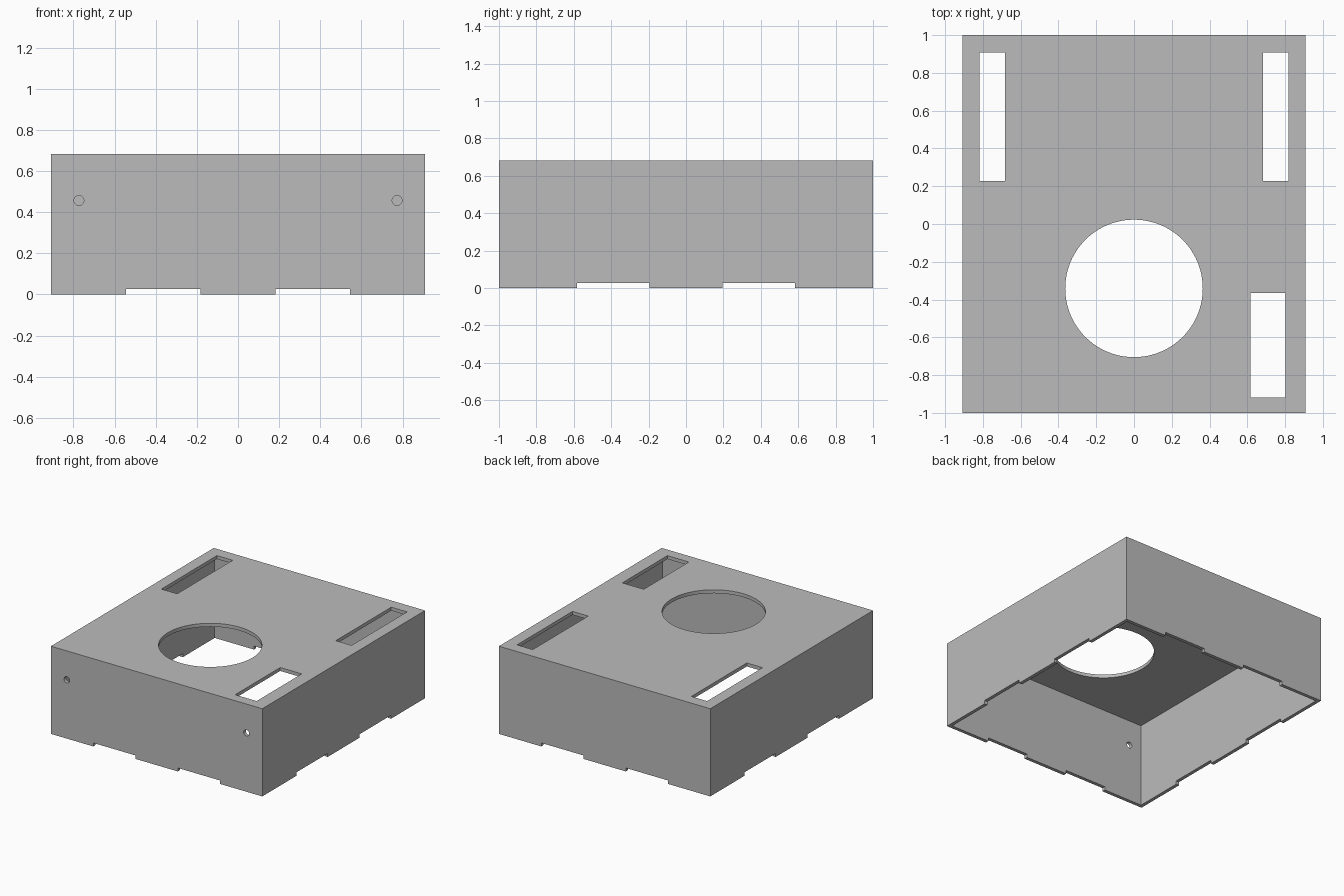
import bpy
from math import radians

cube = bpy.data.objects.get("Cube")
if cube:
    bpy.data.objects.remove(cube, do_unlink=True)

W, L, H, T = 1.818, 2.0, 0.682, 0.027   # width, length, height, wall thickness

grey = bpy.data.materials.new("plain_grey")
grey.use_nodes = True
colour = (0.5, 0.5, 0.5, 1)
grey.diffuse_color = colour
grey.node_tree.nodes["Principled BSDF"].inputs["Base Color"].default_value = colour


def box(name, x0, x1, y0, y1, z0, z1):
    bpy.ops.mesh.primitive_cube_add(
        size=1, location=((x0 + x1) / 2, (y0 + y1) / 2, (z0 + z1) / 2))
    ob = bpy.context.object
    ob.name = name
    ob.scale = (x1 - x0, y1 - y0, z1 - z0)
    bpy.ops.object.transform_apply(location=True, rotation=False, scale=True)
    return ob


def cylinder(name, radius, depth, location, tilt=0, sides=32):
    bpy.ops.mesh.primitive_cylinder_add(
        vertices=sides, radius=radius, depth=depth, location=location,
        rotation=(radians(tilt), 0, 0))
    ob = bpy.context.object
    ob.name = name
    return ob


def cut(target, cutter):
    mod = target.modifiers.new(cutter.name, 'BOOLEAN')
    mod.operation = 'DIFFERENCE'
    mod.solver = 'EXACT'
    mod.object = cutter
    cutter.hide_render = True
    bpy.context.view_layer.objects.active = target
    bpy.ops.object.modifier_apply(modifier=mod.name)
    bpy.data.objects.remove(cutter, do_unlink=True)


# Hollow cover, open underneath
cover = box("box_cover", -W / 2, W / 2, -L / 2, L / 2, 0, H)
cover.data.materials.append(grey)
cut(cover, box("hollow", T - W / 2, W / 2 - T, T - L / 2, L / 2 - T, -0.1, H - T))

# Large round opening and rectangular slots in the top
cut(cover, cylinder("round_opening", 0.364, 0.2, (0, -0.341, H), sides=96))
slots = [(-0.818, -0.682, 0.227, 0.909),
         (0.682, 0.818, 0.227, 0.909),
         (0.618, 0.803, -0.918, -0.364)]
for slot in slots:
    cut(cover, box("top_slot", *slot, H - 0.1, H + 0.1))

# Screw holes in the front wall
for side in (-1, 1):
    cut(cover, cylinder("screw_hole", 0.024, 0.2, (side * 0.773, -L / 2, 0.457), tilt=90))

# Joint notches along the lower edges of all four walls
for side in (-1, 1):
    x0, x1 = sorted((side * 0.182, side * 0.545))
    cut(cover, box("end_notch", x0, x1, -1.1, 1.1, -0.1, T))
    y0, y1 = sorted((side * 0.196, side * 0.582))
    cut(cover, box("side_notch", -1.1, 1.1, y0, y1, -0.1, T))

# Smooth round rims, sharp corners
bpy.ops.object.select_all(action='DESELECT')
cover.select_set(True)
bpy.context.view_layer.objects.active = cover
bpy.ops.object.shade_smooth_by_angle(angle=radians(30))
